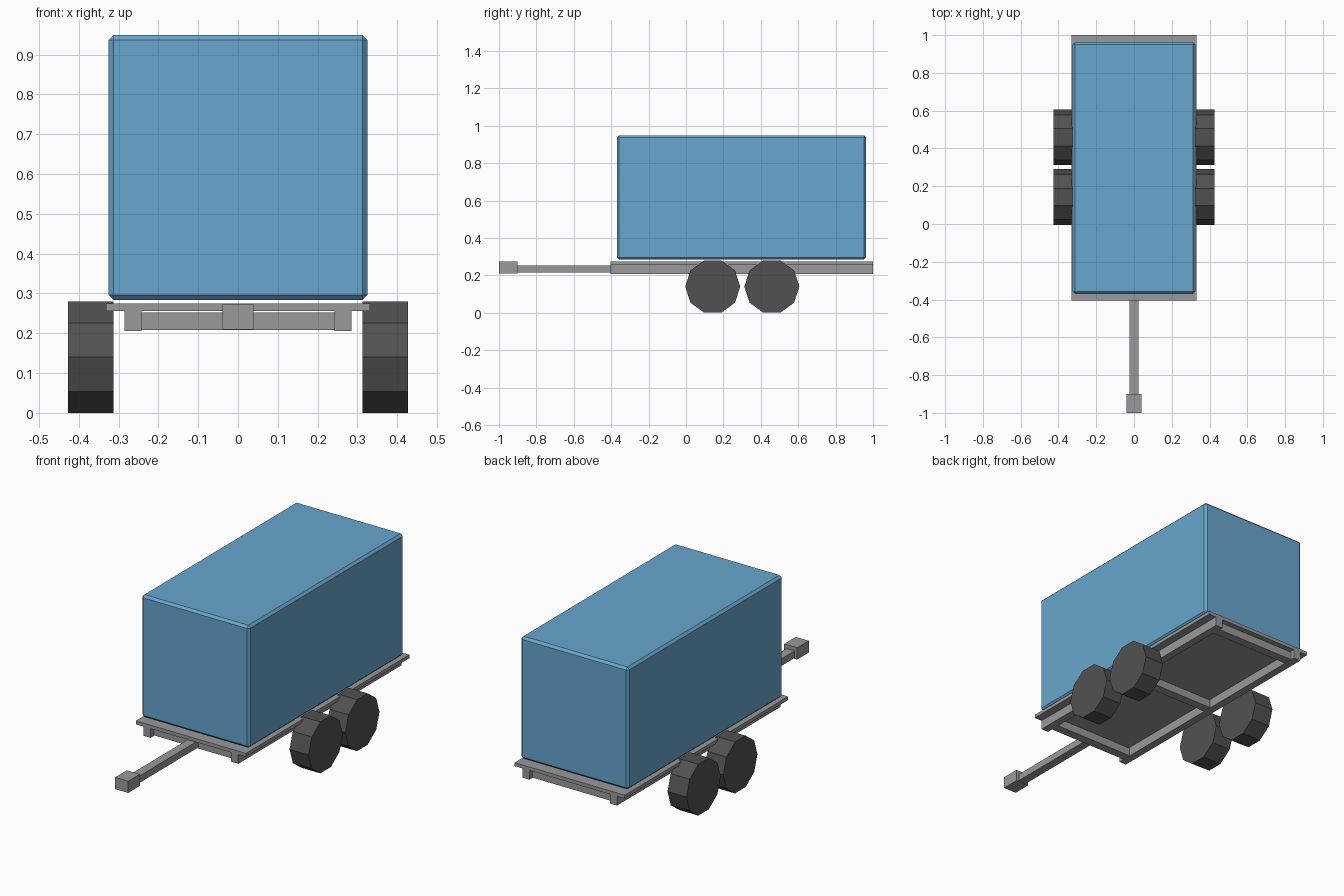
import bpy
import bmesh
import math
from mathutils import Matrix

if "Cube" in bpy.data.objects:
    bpy.data.objects.remove(bpy.data.objects["Cube"])


def material(name, rgb):
    m = bpy.data.materials.new(name)
    m.diffuse_color = (*rgb, 1)
    m.use_nodes = True
    m.node_tree.nodes["Principled BSDF"].inputs["Base Color"].default_value = m.diffuse_color
    return m


BLUE = material("cargo blue", (0.14, 0.38, 0.62))
GREY = material("frame grey", (0.32, 0.315, 0.335))
DARK = material("tyre dark grey", (0.083, 0.083, 0.083))


def finish(bm, name, mat):
    me = bpy.data.meshes.new(name)
    bm.to_mesh(me)
    bm.free()
    me.materials.append(mat)
    ob = bpy.data.objects.new(name, me)
    bpy.context.collection.objects.link(ob)
    return ob


def box(name, mat, x, y, z, bevel=0):
    """Box spanning the (min, max) ranges, with optional chamfered edges."""
    size = [r[1] - r[0] for r in (x, y, z)]
    centre = [(r[0] + r[1]) / 2 for r in (x, y, z)]
    bm = bmesh.new()
    bmesh.ops.create_cube(bm, size=1, matrix=Matrix.Translation(centre) @ Matrix.Diagonal((*size, 1)))
    if bevel:
        bmesh.ops.bevel(bm, geom=bm.edges[:], offset=bevel, segments=1, affect='EDGES')
    return finish(bm, name, mat)


def wheel(name, x, y):
    """Ten-sided wheel with a flat side on the ground."""
    bm = bmesh.new()
    bmesh.ops.create_cone(bm, cap_ends=True, segments=10, radius1=0.147, radius2=0.147, depth=0.114,
                          matrix=Matrix.Translation((x, y, 0.14)) @ Matrix.Rotation(math.pi / 2, 4, 'Y'))
    # Turn the rim so that vertices point straight forward and back
    bmesh.ops.rotate(bm, verts=bm.verts[:], cent=(x, y, 0.14),
                     matrix=Matrix.Rotation(math.radians(18), 3, 'X'))
    low = min(v.co.z for v in bm.verts)
    flat = sum(abs(v.co.z - low) < 1e-4 for v in bm.verts) == 4
    if not flat:
        bmesh.ops.rotate(bm, verts=bm.verts[:], cent=(x, y, 0.14),
                         matrix=Matrix.Rotation(math.radians(18), 3, 'X'))
    return finish(bm, name, DARK)


# Cargo box and deck
box("cargo_box", BLUE, (-0.325, 0.325), (-0.37, 0.963), (0.284, 0.949), bevel=0.0126)
box("deck", GREY, (-0.331, 0.331), (-0.405, 1.0), (0.256, 0.275))

# Side rails and wheels on both sides
for side, s in (("left", -1), ("right", 1)):
    box(f"{side}_rail", GREY, sorted((s * 0.242, s * 0.285)), (-0.405, 1.0), (0.206, 0.256))
    for pos, y in (("front", 0.143), ("rear", 0.459)):
        wheel(f"{side}_{pos}_wheel", s * 0.37, y)

# Cross beams between the rails
for pos, y in (("front", -0.35), ("middle", 0.30), ("rear", 0.95)):
    box(f"{pos}_cross_beam", GREY, (-0.242, 0.242), (y - 0.025, y + 0.025), (0.208, 0.252))

# Drawbar and coupler
box("drawbar", GREY, (-0.024, 0.024), (-0.9, -0.375), (0.214, 0.252))
box("coupler", GREY, (-0.039, 0.039), (-1.0, -0.9), (0.209, 0.273))
